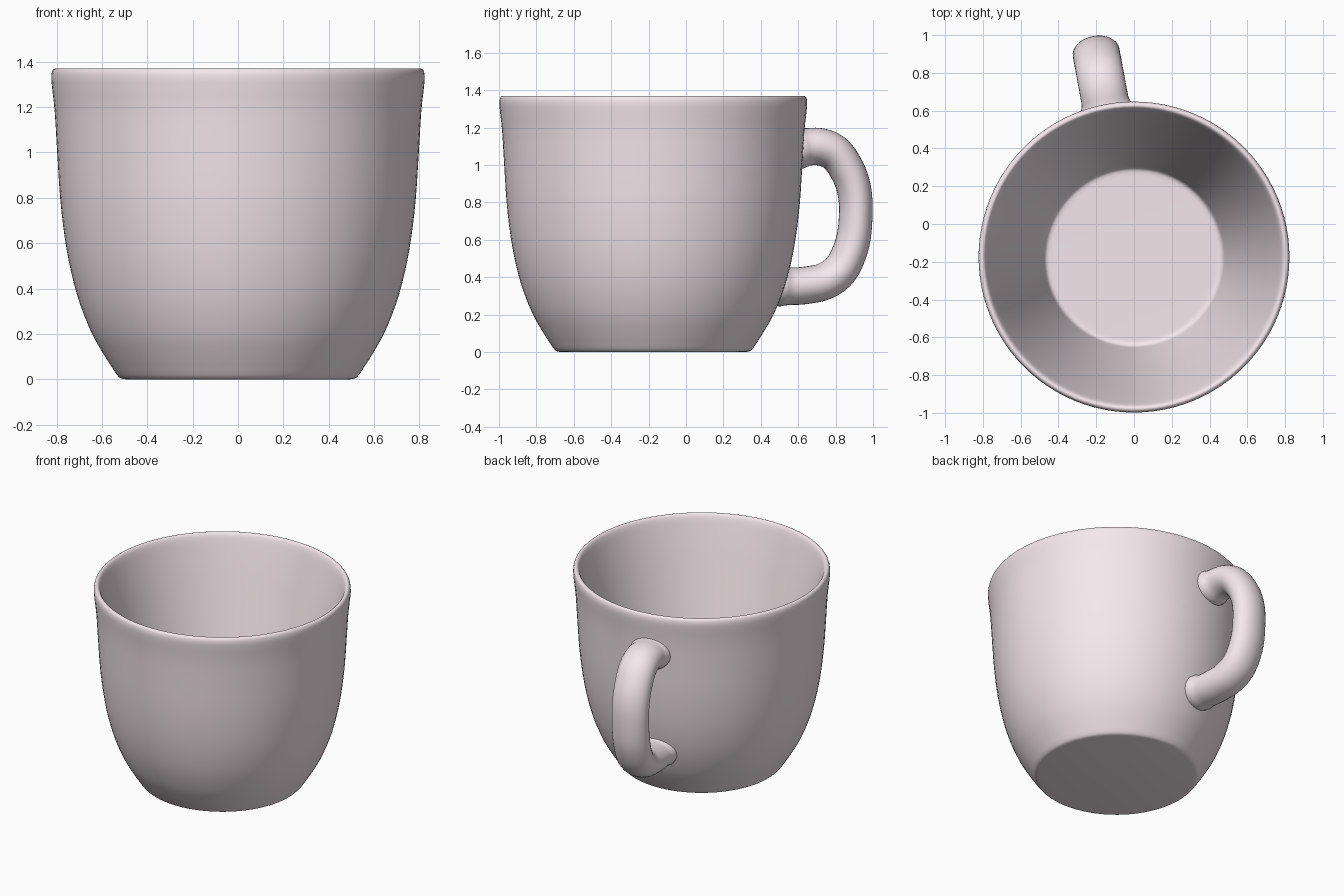
import bpy, bmesh, math
from mathutils import Vector

if "Cube" in bpy.data.objects:
    bpy.data.objects.remove(bpy.data.objects["Cube"])

CENTRE = Vector((0, -0.175, 0))
HANDLE_TURN = math.radians(10.5)
SIDES = 96

glaze = bpy.data.materials.new("glaze")
glaze.diffuse_color = (0.91, 0.81, 0.84, 1)
glaze.use_nodes = True
glaze.node_tree.nodes["Principled BSDF"].inputs["Base Color"].default_value = glaze.diffuse_color


def smooth_path(pts, steps):
    """Catmull-Rom curve through the given 2D points."""
    p = [Vector(q) for q in pts]
    p = [2 * p[0] - p[1]] + p + [2 * p[-1] - p[-2]]
    out = []
    for a, b, c, d in zip(p, p[1:], p[2:], p[3:]):
        for i in range(steps):
            t = i / steps
            out.append(0.5 * (2 * b + (c - a) * t + (2 * a - 5 * b + 4 * c - d) * t ** 2
                              + (3 * b - a - 3 * c + d) * t ** 3))
    return out + [p[-2]]


def skin(name, rings, caps):
    """Bridge a list of closed rings, optionally capping both ends."""
    bm = bmesh.new()
    loops = [[bm.verts.new(co) for co in ring] for ring in rings]
    n = len(loops[0])
    for lo, hi in zip(loops, loops[1:]):
        for i in range(n):
            j = (i + 1) % n
            bm.faces.new((lo[i], lo[j], hi[j], hi[i]))
    if caps:
        bm.faces.new(loops[0][::-1])
        bm.faces.new(loops[-1])
    bmesh.ops.recalc_face_normals(bm, faces=bm.faces)
    mesh = bpy.data.meshes.new(name)
    bm.to_mesh(mesh)
    bm.free()
    mesh.materials.append(glaze)
    ob = bpy.data.objects.new(name, mesh)
    ob.location = CENTRE
    bpy.context.collection.objects.link(ob)
    bpy.ops.object.select_all(action='DESELECT')
    ob.select_set(True)
    bpy.context.view_layer.objects.active = ob
    bpy.ops.object.shade_smooth_by_angle(angle=math.radians(50))
    return ob


# Cup: foot, outer wall, rounded rim, conical inner wall and floor as one lathe profile
outer = [(0.495, 0), (0.518, 0.005), (0.535, 0.022), (0.557, 0.055), (0.592, 0.11),
         (0.643, 0.20), (0.696, 0.33), (0.735, 0.47), (0.763, 0.62), (0.784, 0.80),
         (0.797, 1.0), (0.808, 1.18), (0.82, 1.29), (0.823, 1.335), (0.817, 1.362),
         (0.803, 1.37)]
inner = [(0.79, 1.362), (0.778, 1.335), (0.76, 1.27), (0.721, 1.12), (0.667, 0.90),
         (0.613, 0.68), (0.56, 0.46), (0.508, 0.25), (0.482, 0.145), (0.472, 0.115),
         (0.455, 0.102), (0.42, 0.10)]
profile = smooth_path(outer + inner, 3)
skin("cup_body", [[(p.x * math.cos(2 * math.pi * i / SIDES),
                    p.x * math.sin(2 * math.pi * i / SIDES), p.y)
                   for i in range(SIDES)] for p in profile], True)


def wall_radius(z):
    """Outer wall radius at height z."""
    for a, b in zip(outer, outer[1:]):
        if a[1] <= z <= b[1]:
            return a[0] + (b[0] - a[0]) * (z - a[1]) / (b[1] - a[1])
    return outer[-1][0]


# Handle: oval tube along a D-shaped path, flaring into the wall and trimmed inside it
side_path = [(0.54, 1.085), (0.60, 1.09), (0.71, 1.098), (0.80, 1.06), (0.868, 0.96),
             (0.902, 0.85), (0.907, 0.72), (0.889, 0.58), (0.833, 0.45), (0.75, 0.382),
             (0.65, 0.358), (0.55, 0.352), (0.44, 0.365)]
path = smooth_path([((y - CENTRE.y) / math.cos(HANDLE_TURN), z) for y, z in side_path], 6)
rings = []
for k, p in enumerate(path):
    t = (path[min(k + 1, len(path) - 1)] - path[max(k - 1, 0)]).normalized()
    normal = Vector((-t.y, t.x))
    gap = max(0, p.x - wall_radius(p.y))
    flare = 1 + 0.12 * max(0, 1 - gap / 0.05) ** 2
    thick = 0.088 + 0.012 * abs(normal.y)
    ring = []
    for i in range(32):
        a = 2 * math.pi * i / 32
        q = p + normal * thick * flare * math.sin(a)
        x = 0.125 * flare * math.cos(a)
        limit = wall_radius(q.y) - 0.015
        ring.append((x, max(q.x, math.sqrt(limit ** 2 - x ** 2)), q.y))
    rings.append(ring)
handle = skin("handle", rings, False)
handle.rotation_euler.z = HANDLE_TURN
